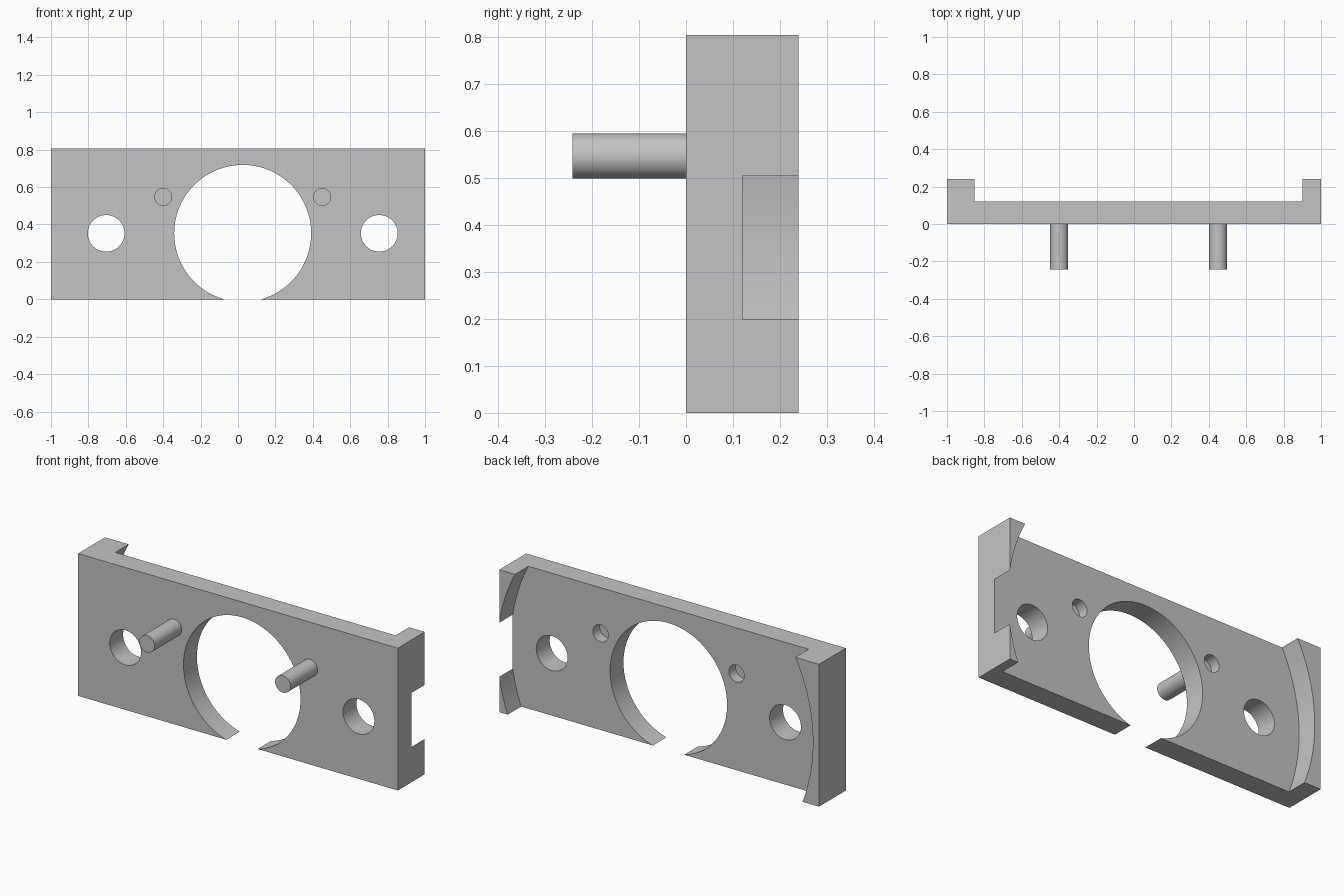
import bpy
import math

cube = bpy.data.objects.get("Cube")
if cube:
    bpy.data.objects.remove(cube, do_unlink=True)

WIDTH, DEPTH, HEIGHT = 2.0, 0.24, 0.805
FLOOR = 0.12                 # thickness of the web between the end lips
CX, CZ = 0.025, HEIGHT / 2 - 0.05   # shared axis of the bore and recess
PIN_R, PIN_Z, PIN_DX = 0.048, 0.547, 0.425

grey = bpy.data.materials.new("plain grey")
grey.use_nodes = True
colour = (0.55, 0.55, 0.55, 1)
grey.diffuse_color = colour
grey.node_tree.nodes["Principled BSDF"].inputs["Base Color"].default_value = colour


def cylinder(name, x, z, radius, y0, y1, sides=64):
    """Cylinder along y from y0 to y1."""
    bpy.ops.mesh.primitive_cylinder_add(
        vertices=sides, radius=radius, depth=y1 - y0,
        location=(x, (y0 + y1) / 2, z), rotation=(math.pi / 2, 0, 0))
    obj = bpy.context.object
    obj.name = name
    obj.data.materials.append(grey)
    return obj


def smooth(obj):
    bpy.ops.object.select_all(action='DESELECT')
    obj.select_set(True)
    bpy.context.view_layer.objects.active = obj
    bpy.ops.object.shade_smooth_by_angle(angle=math.radians(30))


# Solid block for the bracket
bpy.ops.mesh.primitive_cube_add(size=1, location=(0, DEPTH / 2, HEIGHT / 2))
plate = bpy.context.object
plate.name = "bracket_plate"
plate.scale = (WIDTH, DEPTH, HEIGHT)
bpy.ops.object.transform_apply(location=True, rotation=True, scale=True)
plate.data.materials.append(grey)

# Round rear recess, central bore, bolt holes and blind holes behind the pins
cutters = [
    cylinder("recess_cutter", CX, CZ, 0.987, FLOOR, 0.4, 192),
    cylinder("bore_cutter", CX, CZ, 0.366, -0.1, 0.35, 128),
]
for side in (-1, 1):
    cutters.append(cylinder("bolt_hole_cutter", CX + side * 0.73, CZ, 0.098, -0.1, 0.35))
    cutters.append(cylinder("blind_hole_cutter", CX + side * PIN_DX, PIN_Z, PIN_R, 0.06, 0.35))

for cutter in cutters:
    cutter.hide_render = True
    bpy.context.view_layer.objects.active = plate
    mod = plate.modifiers.new("cut", 'BOOLEAN')
    mod.operation = 'DIFFERENCE'
    mod.solver = 'EXACT'
    mod.object = cutter
    bpy.ops.object.modifier_apply(modifier=mod.name)
    bpy.data.objects.remove(cutter, do_unlink=True)
smooth(plate)

# Locating pins on the front
for side, label in ((-1, "right"), (1, "left")):
    pin = cylinder(label + "_pin", CX + side * PIN_DX, PIN_Z, PIN_R, -0.242, 0.02)
    smooth(pin)
